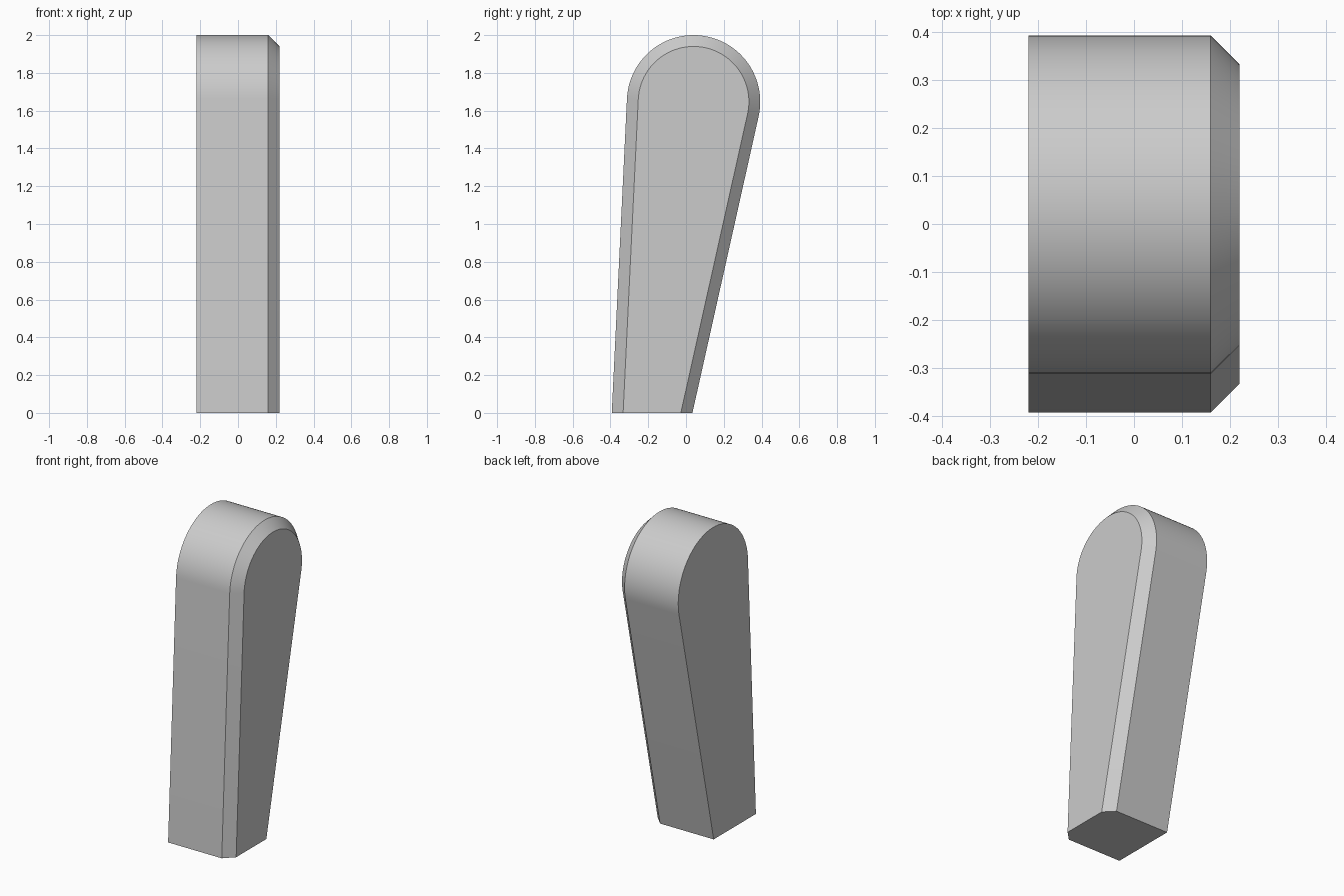
import bpy, bmesh
from math import asin, atan2, hypot, cos, sin, pi

cube = bpy.data.objects.get("Cube")
if cube:
    bpy.data.objects.remove(cube, do_unlink=True)

CENTRE_Y, CENTRE_Z, RADIUS = 0.04, 1.647, 0.353
FOOT_FRONT, FOOT_BACK = -0.393, 0.034
BEVEL = 0.06
HALF_WIDTH = 0.22
ARC_STEPS = 48

# Tilt of each straight side, tangent to the round head
def tilt(foot):
    dy, dz = CENTRE_Y - foot, CENTRE_Z
    return atan2(dy, dz), asin(RADIUS / hypot(dy, dz))

lean, spread = tilt(FOOT_FRONT)
front_tilt = lean - spread
lean, spread = tilt(FOOT_BACK)
back_tilt = lean + spread

# Teardrop outline, shrunk by an inset, with the foot kept at z = 0
def outline(inset):
    r = RADIUS - inset
    points = [(FOOT_BACK - inset / cos(back_tilt), 0)]
    start, end = -back_tilt, pi - front_tilt
    for i in range(ARC_STEPS + 1):
        a = start + (end - start) * i / ARC_STEPS
        points.append((CENTRE_Y + r * cos(a), CENTRE_Z + r * sin(a)))
    points.append((FOOT_FRONT + inset / cos(front_tilt), 0))
    return points

# Loft three outlines: flat side, start of the bevel, bevelled side
bm = bmesh.new()
rings = [[bm.verts.new((x, y, z)) for y, z in outline(inset)]
         for x, inset in ((-HALF_WIDTH, 0), (HALF_WIDTH - BEVEL, 0), (HALF_WIDTH, BEVEL))]
count = len(rings[0])
for a, b in zip(rings, rings[1:]):
    for i in range(count - 1):
        bm.faces.new((a[i], a[i + 1], b[i + 1], b[i]))
bm.faces.new(rings[0])
bm.faces.new(rings[-1])
# Flat foot as one face
bm.faces.new([r[0] for r in rings] + [r[-1] for r in reversed(rings)])
bmesh.ops.recalc_face_normals(bm, faces=bm.faces)

mesh = bpy.data.meshes.new("tapered_lever")
bm.to_mesh(mesh)
bm.free()
lever = bpy.data.objects.new("tapered_lever", mesh)
bpy.context.collection.objects.link(lever)

# Plain grey finish
grey = bpy.data.materials.new("light_grey")
grey.use_nodes = True
colour = (0.6, 0.6, 0.6, 1)
grey.diffuse_color = colour
grey.node_tree.nodes["Principled BSDF"].inputs["Base Color"].default_value = colour
mesh.materials.append(grey)

# Smooth head with crisp edges
bpy.ops.object.select_all(action="DESELECT")
lever.select_set(True)
bpy.context.view_layer.objects.active = lever
bpy.ops.object.shade_smooth_by_angle(angle=pi / 6)
